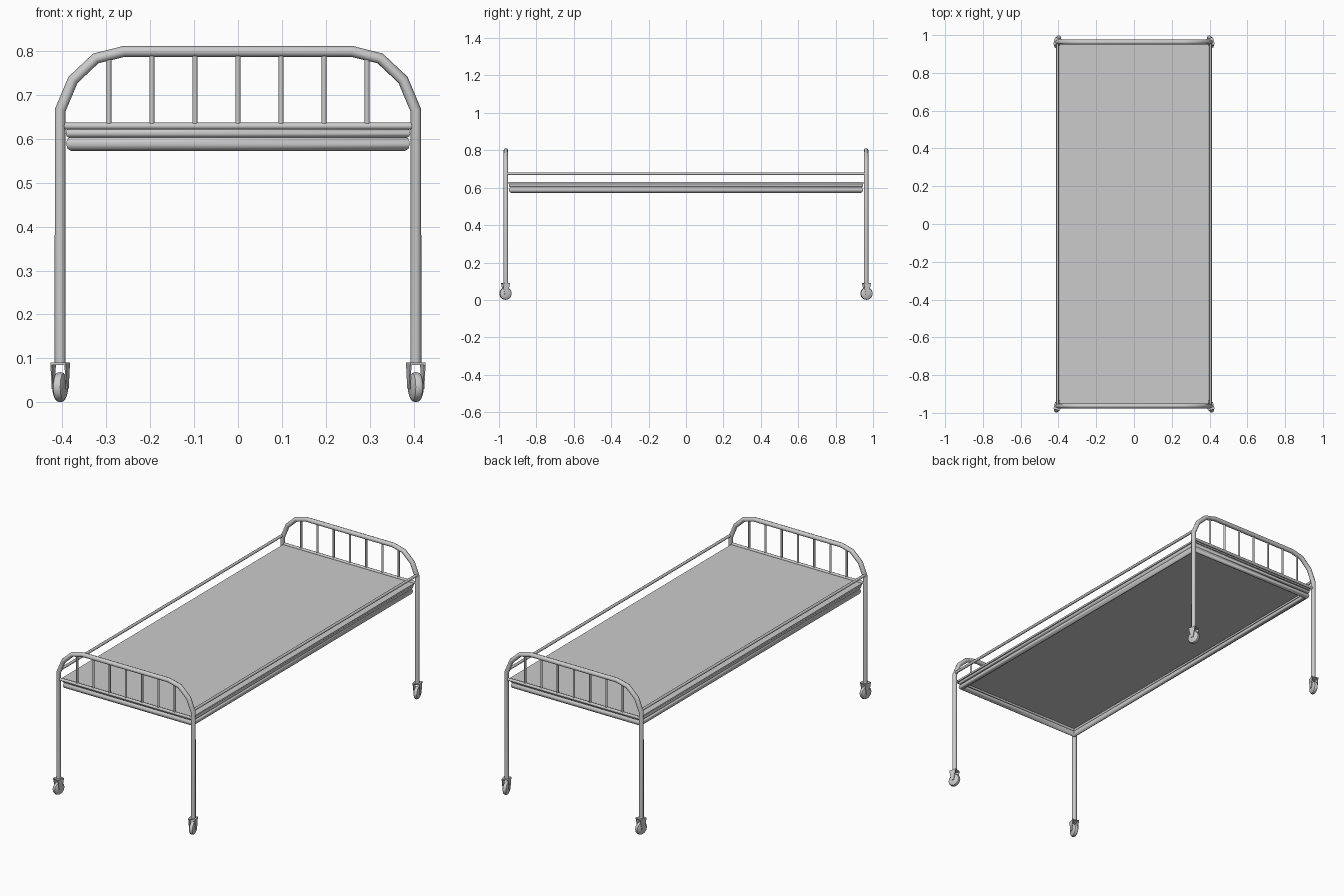
import bpy, bmesh, math
from mathutils import Matrix

if "Cube" in bpy.data.objects:
    bpy.data.objects.remove(bpy.data.objects["Cube"])


def finish(obj, angle=50):
    bpy.ops.object.select_all(action='DESELECT')
    bpy.context.view_layer.objects.active = obj
    obj.select_set(True)
    bpy.ops.object.shade_smooth_by_angle(angle=math.radians(angle))
    return obj


def tube(name, pts, r, cyclic=False):
    cu = bpy.data.curves.new(name, 'CURVE')
    cu.dimensions = '3D'
    cu.bevel_depth = r
    cu.bevel_resolution = 2
    cu.use_fill_caps = True
    sp = cu.splines.new('POLY')
    sp.points.add(len(pts) - 1)
    for p, co in zip(sp.points, pts):
        p.co = (*co, 1)
    sp.use_cyclic_u = cyclic
    ob = bpy.data.objects.new(name, cu)
    bpy.context.collection.objects.link(ob)
    bpy.ops.object.select_all(action='DESELECT')
    bpy.context.view_layer.objects.active = ob
    ob.select_set(True)
    bpy.ops.object.convert(target='MESH')
    return finish(bpy.context.object)


def from_bmesh(name, bm, matrix):
    bmesh.ops.recalc_face_normals(bm, faces=bm.faces)
    me = bpy.data.meshes.new(name)
    bm.to_mesh(me)
    bm.free()
    ob = bpy.data.objects.new(name, me)
    ob.matrix_world = matrix
    bpy.context.collection.objects.link(ob)
    return finish(ob, 35)


def prism(bm, outline, x0, x1):
    # extrude a (y, z) outline along x
    a = [bm.verts.new((x0, y, z)) for y, z in outline]
    b = [bm.verts.new((x1, y, z)) for y, z in outline]
    bm.faces.new(a)
    bm.faces.new(b[::-1])
    n = len(a)
    for i in range(n):
        bm.faces.new((a[i], a[(i + 1) % n], b[(i + 1) % n], b[i]))


PX, PY = 0.405, 0.963

# head and foot ends: bent tube legs, lower rail, spindles
half = [(PX, 0.085), (PX, 0.665), (0.376, 0.734), (0.324, 0.783), (0.26, 0.799)]
arch = [(-x, z) for x, z in half] + half[::-1]
for label, y in (("foot", -PY), ("head", PY)):
    tube(label + "_end_legs", [(x, y, z) for x, z in arch], 0.0125)
    tube(label + "_end_rail", [(-PX, y, 0.629), (PX, y, 0.629)], 0.008)
    for i in range(-3, 4):
        x = i * 0.098
        tube(label + "_spindle", [(x, y, 0.629), (x, y, 0.795)], 0.0055)

# side guard rails
for s in (-1, 1):
    tube("side_guard_rail", [(s * PX, -PY, 0.675), (s * PX, PY, 0.675)], 0.0075)


# bed frame: lower thick ring and upper thin ring
def ring(name, x, y, z, r):
    tube(name, [(-x, -y, z), (x, -y, z), (x, y, z), (-x, y, z)], r, True)


ring("lower_frame", 0.38, 0.935, 0.589, 0.0165)
ring("upper_frame", 0.385, 0.94, 0.613, 0.0105)

# sleeping surface
bm = bmesh.new()
bmesh.ops.create_cube(bm, size=1)
bmesh.ops.scale(bm, vec=(0.79, 1.9, 0.01), verts=bm.verts)
from_bmesh("bed_sheet_panel", bm, Matrix.Translation((0, 0, 0.626)))

# casters: fork and rounded wheel, each slightly swivelled
for sx in (-1, 1):
    for sy in (-1, 1):
        m = Matrix.Translation((sx * PX, sy * 0.965, 0)) @ Matrix.Rotation(math.radians(14 * sx), 4, 'Z')
        bm = bmesh.new()
        prism(bm, [(-0.02, 0.085), (0.02, 0.085), (0.02, 0.09), (-0.02, 0.09)], -0.018, 0.018)
        for s in (-1, 1):
            prism(bm, [(-0.02, 0.087), (0.02, 0.087), (0.008, 0.03), (-0.008, 0.03)], s * 0.015, s * 0.018)
        prism(bm, [(-0.004, 0.031), (0.004, 0.031), (0.004, 0.038), (-0.004, 0.038)], -0.018, 0.018)
        from_bmesh("caster_fork", bm, m)

        bm = bmesh.new()
        profile = [(-0.013, 0.0), (-0.013, 0.022), (-0.008, 0.032), (0, 0.0345),
                   (0.008, 0.032), (0.013, 0.022), (0.013, 0.0)]
        vs = [bm.verts.new((x, 0, r)) for x, r in profile]
        es = [bm.edges.new(p) for p in zip(vs, vs[1:])]
        bmesh.ops.spin(bm, geom=vs + es, cent=(0, 0, 0), axis=(1, 0, 0),
                       angle=2 * math.pi, steps=12)
        bmesh.ops.remove_doubles(bm, verts=bm.verts, dist=0.0002)
        from_bmesh("caster_wheel", bm, m @ Matrix.Translation((0, 0, 0.0345)))
